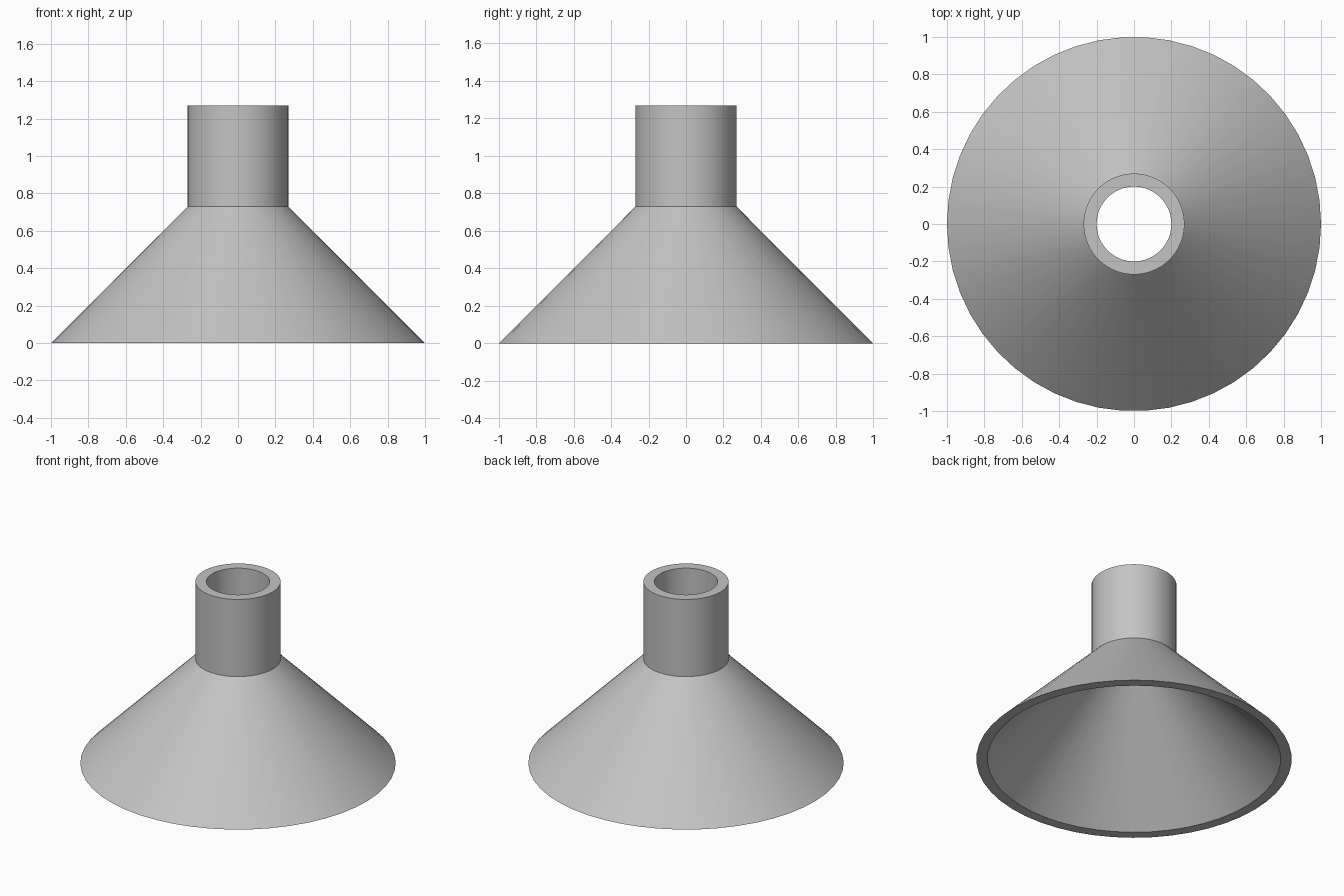
import bpy, bmesh, math

if "Cube" in bpy.data.objects:
    bpy.data.objects.remove(bpy.data.objects["Cube"])

SIDES = 50

# Closed wall section (radius, height): outer cone, tube, rim, bore, inner cone
profile = [(1.0, 0.0), (0.27, 0.73), (0.27, 1.27),
           (0.20, 1.27), (0.20, 0.73), (0.93, 0.0)]

grey = bpy.data.materials.new("light grey")
grey.diffuse_color = (0.55, 0.55, 0.55, 1)
grey.use_nodes = True
grey.node_tree.nodes["Principled BSDF"].inputs["Base Color"].default_value = grey.diffuse_color

# Spin the section into a hollow funnel
bm = bmesh.new()
rings = []
for r, z in profile:
    rings.append([bm.verts.new((r * math.cos(2 * math.pi * i / SIDES),
                                r * math.sin(2 * math.pi * i / SIDES), z))
                  for i in range(SIDES)])
for k, low in enumerate(rings):
    high = rings[(k + 1) % len(rings)]
    for i in range(SIDES):
        j = (i + 1) % SIDES
        bm.faces.new((low[i], low[j], high[j], high[i]))
bmesh.ops.recalc_face_normals(bm, faces=bm.faces)

mesh = bpy.data.meshes.new("funnel")
bm.to_mesh(mesh)
bm.free()
mesh.materials.append(grey)
funnel = bpy.data.objects.new("funnel", mesh)
bpy.context.collection.objects.link(funnel)

# Smooth round walls, crisp rims
bpy.context.view_layer.objects.active = funnel
funnel.select_set(True)
bpy.ops.object.shade_smooth_by_angle(angle=math.radians(30))
